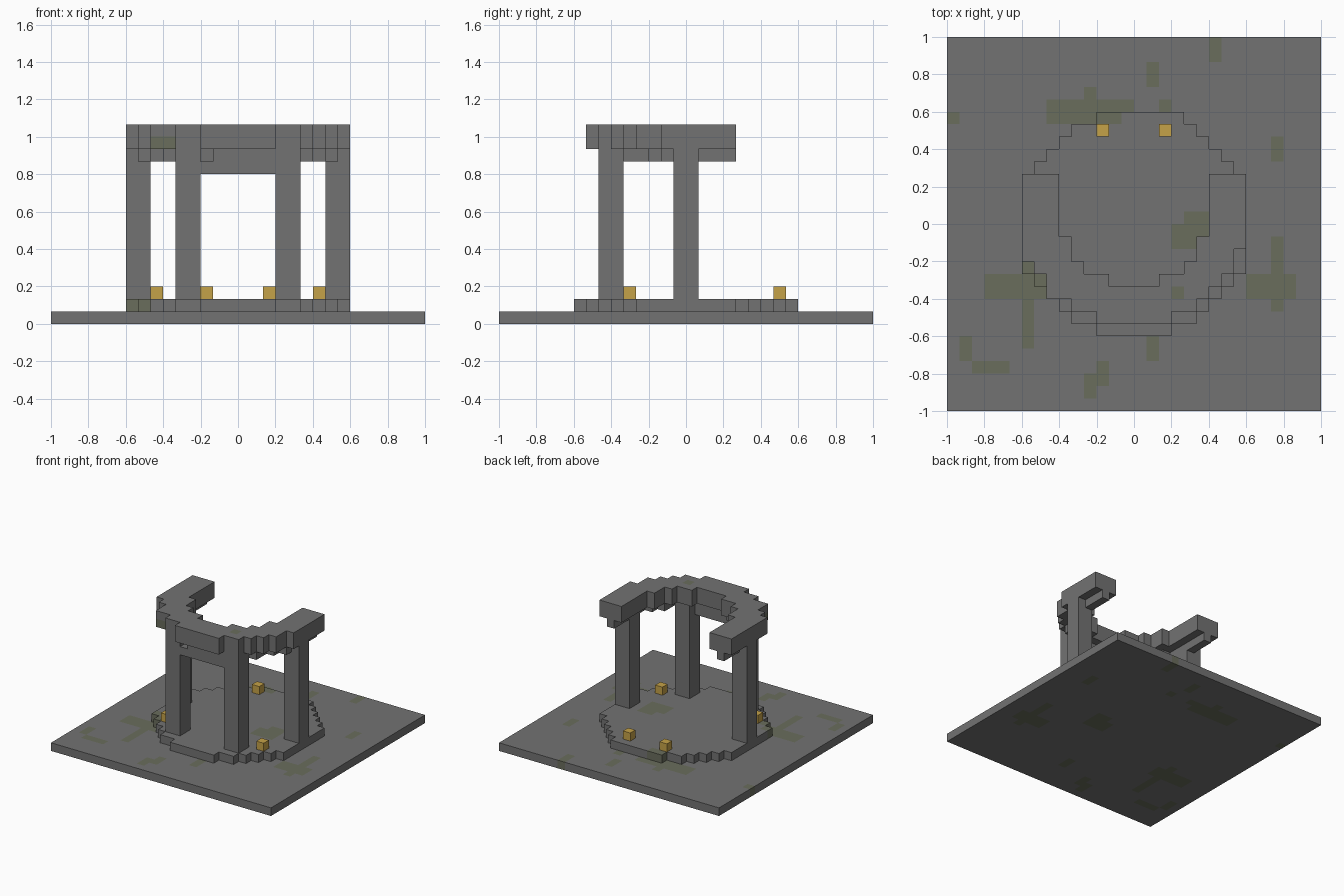
import bpy
import bmesh
from mathutils import Vector

U = 1 / 15  # edge length of one block

cube = bpy.data.objects.get("Cube")
if cube:
    bpy.data.objects.remove(cube, do_unlink=True)


def material(name, color):
    mat = bpy.data.materials.new(name)
    mat.use_nodes = True
    mat.diffuse_color = (*color, 1)
    bsdf = mat.node_tree.nodes["Principled BSDF"]
    bsdf.inputs["Base Color"].default_value = (*color, 1)
    bsdf.inputs["Roughness"].default_value = 0.9
    return mat


STONE = material("grey stone", (0.17, 0.17, 0.17))
MOSS = material("mossy stone", (0.142, 0.153, 0.107))
GOLD = material("gold lamp", (0.56, 0.36, 0.065))


def box(x0, x1, y0, y1, z0, z1):
    """All blocks inside a box given in block units."""
    return {(x, y, z) for x in range(x0, x1) for y in range(y0, y1) for z in range(z0, z1)}


def build(name, cells, mats=(STONE, MOSS), mossy=frozenset()):
    """Skin the outside of a set of blocks and merge its flat faces."""
    bm = bmesh.new()
    for cell in cells:
        mid = Vector(cell) + Vector((0.5, 0.5, 0.5))
        for axis in range(3):
            for sign in (-1, 1):
                near = list(cell)
                near[axis] += sign
                if tuple(near) in cells:
                    continue
                n, a, b = Vector(), Vector(), Vector()
                n[axis] = sign / 2
                a[(axis + 1) % 3] = 0.5
                b[(axis + 2) % 3] = sign / 2
                corners = (-a - b, a - b, a + b, b - a)
                face = bm.faces.new([bm.verts.new((mid + n + c) * U) for c in corners])
                face.material_index = int(cell in mossy)
    bmesh.ops.remove_doubles(bm, verts=bm.verts[:], dist=U / 100)
    bmesh.ops.dissolve_limit(bm, angle_limit=0.01, verts=bm.verts[:],
                             edges=bm.edges[:], delimit={'MATERIAL'})
    mesh = bpy.data.meshes.new(name)
    bm.to_mesh(mesh)
    bm.free()
    for m in mats:
        mesh.materials.append(m)
    obj = bpy.data.objects.new(name, mesh)
    bpy.context.collection.objects.link(obj)
    return obj


# Moss patches on the floor: x from, x to, y from, y to
patches = [
    (6, 7, 13, 15), (1, 2, 11, 13), (-7, 0, 9, 10), (-4, -3, 10, 11),
    (-7, -1, 8, 9), (2, 3, 9, 10), (-15, -14, 8, 9), (11, 12, 5, 7),
    (4, 6, -2, 1), (3, 4, -2, 0), (11, 12, -7, -1), (9, 13, -6, -4),
    (-9, -8, -10, -3), (-12, -7, -6, -4), (-14, -13, -11, -9),
    (-13, -10, -12, -11), (1, 2, -11, -9), (-3, -2, -12, -11),
    (-4, -2, -13, -12), (-4, -3, -14, -13),
]
floor_moss = set().union(*(box(*p, 0, 2) for p in patches))

# Square floor slab
build("floor_slab", box(-15, 15, -15, 15, 0, 1), mossy=floor_moss)

# Round step, built from rows that narrow toward front and back
step = set()
for y in range(-9, 9):
    half = {9: 3, 8: 5, 7: 6, 6: 7, 5: 8}.get(max(-y, y + 1), 9)
    step |= box(-half, half, y, y + 1, 1, 2)
step.add((3, 8, 1))
build("round_step", step, mossy=floor_moss)

# Four square pillars
for side, s in (("right", -1), ("left", 1)):
    for place, x, y, top in (("front", 4, -6, 14), ("side", 8, 0, 14)):
        build(f"{place}_pillar_{side}", box(s * x - 1, s * x + 1, y - 1, y + 1, 2, top))

# Open crown ring: half widths of each row
outer_right = {-8: 3, -7: 5, -6: 7, -5: 7, -4: 8}
outer_left = {-8: 3, -7: 5, -6: 6, -5: 7, -4: 8, -3: 8}
inner = {-8: 0, -7: 0, -6: 0, -5: 2, -4: 4, -3: 5, -2: 5}
ring = set()
for y in range(-8, 4):
    gap = inner.get(y, 6)
    ring |= box(-outer_right.get(y, 9), -gap, y, y + 1, 14, 16)
    ring |= box(gap, outer_left.get(y, 9), y, y + 1, 14, 16)
ring_moss = box(-2, 0, -5, -4, 15, 16) | box(3, 4, -6, -5, 15, 16) | box(-7, -5, -6, -5, 14, 15)
build("crown_ring", ring, mossy=ring_moss)

# Thin rib under the ring
rib = box(-2, 3, -7, -6, 13, 14) | box(-3, -2, -6, -5, 13, 14)
for y in range(-5, 4):
    x = {-5: 5, -4: 5, -3: 6}.get(y, 7)
    rib |= {(x, y, 13), (-x - 1, y, 13)}
build("ring_rib", rib)

# Lintel between the front pillars
build("front_lintel", box(-3, 3, -7, -6, 12, 13))

# Small lamps standing on the step
for place, x, y in (("front", 6, -5), ("back", 2, 7)):
    for side, cx in (("right", -x - 1), ("left", x)):
        build(f"{place}_lamp_{side}", {(cx, y, 2)}, mats=(GOLD,))
